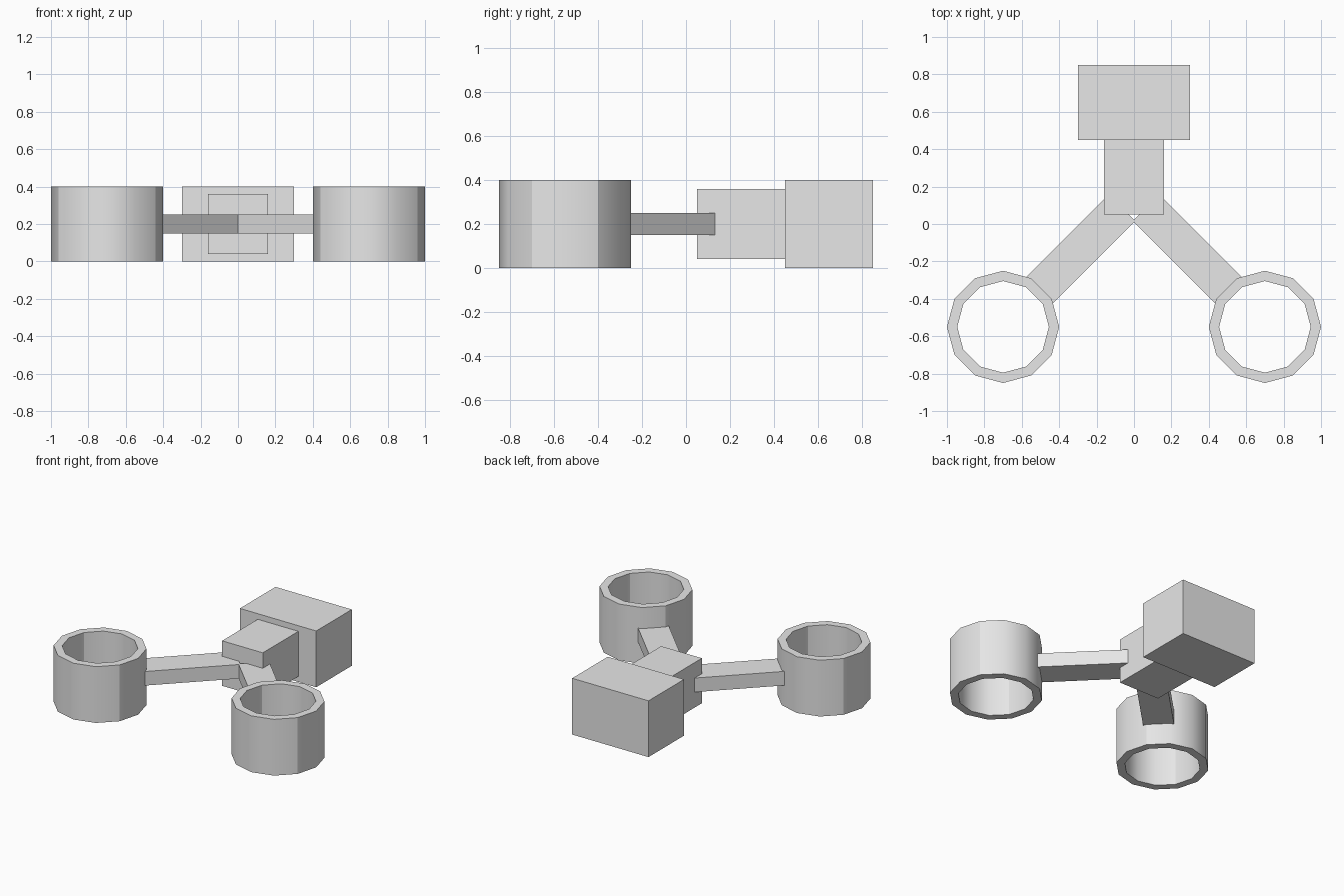
import bpy, bmesh, math
from mathutils import Matrix, Vector

cube = bpy.data.objects.get("Cube")
if cube:
    bpy.data.objects.remove(cube, do_unlink=True)

grey = bpy.data.materials.new("light_grey")
grey.use_nodes = True
grey.diffuse_color = (0.8, 0.8, 0.8, 1)
grey.node_tree.nodes["Principled BSDF"].inputs["Base Color"].default_value = (0.8, 0.8, 0.8, 1)


def finish(name, bm):
    bmesh.ops.recalc_face_normals(bm, faces=bm.faces)
    mesh = bpy.data.meshes.new(name)
    bm.to_mesh(mesh)
    bm.free()
    mesh.materials.append(grey)
    obj = bpy.data.objects.new(name, mesh)
    bpy.context.collection.objects.link(obj)
    return obj


def box(name, size, centre, turn=0):
    bm = bmesh.new()
    bmesh.ops.create_cube(bm, size=1, matrix=Matrix.Translation(centre)
                          @ Matrix.Rotation(turn, 4, "Z") @ Matrix.Diagonal((*size, 1)))
    return finish(name, bm)


def ring(name, centre, outer=0.3, inner=0.245, height=0.4, sides=12):
    bm = bmesh.new()
    profile = [(outer, 0), (outer, height), (inner, height), (inner, 0)]
    loops = []
    for i in range(sides):
        a = math.tau * i / sides
        loops.append([bm.verts.new((r * math.cos(a), r * math.sin(a), z)) for r, z in profile])
    for i in range(sides):
        here, there = loops[i], loops[(i + 1) % sides]
        for j in range(4):
            k = (j + 1) % 4
            face = bm.faces.new((here[j], there[j], there[k], here[k]))
            face.smooth = j % 2 == 0
    # rims are crisp, and so are the four wall corners nearest the x axis
    for e in bm.edges:
        a, b = (v.co for v in e.verts)
        upright = abs(a.z - b.z) > 0.1
        corner = abs(abs(a.y) / a.xy.length - 0.5) < 0.01
        e.smooth = upright and not corner
    bmesh.ops.translate(bm, verts=bm.verts, vec=centre)
    return finish(name, bm)


# Rear block and neck
box("rear_block", (0.6, 0.4, 0.4), (0, 0.65, 0.2))
box("neck", (0.32, 0.4, 0.32), (0, 0.25, 0.2))

# Mirrored rings, each joined to the neck by a diagonal arm
near, far = 0.255, 0.9
for side, label in ((1, "left"), (-1, "right")):
    hub = Vector((side * 0.7, -0.55, 0))
    ring(label + "_ring", hub)
    inward = Vector((-side, 1, 0)).normalized()
    middle = hub + inward * (near + far) / 2 + Vector((0, 0, 0.2))
    box(label + "_arm", (far - near, 0.2, 0.1), middle, -side * math.pi / 4)
